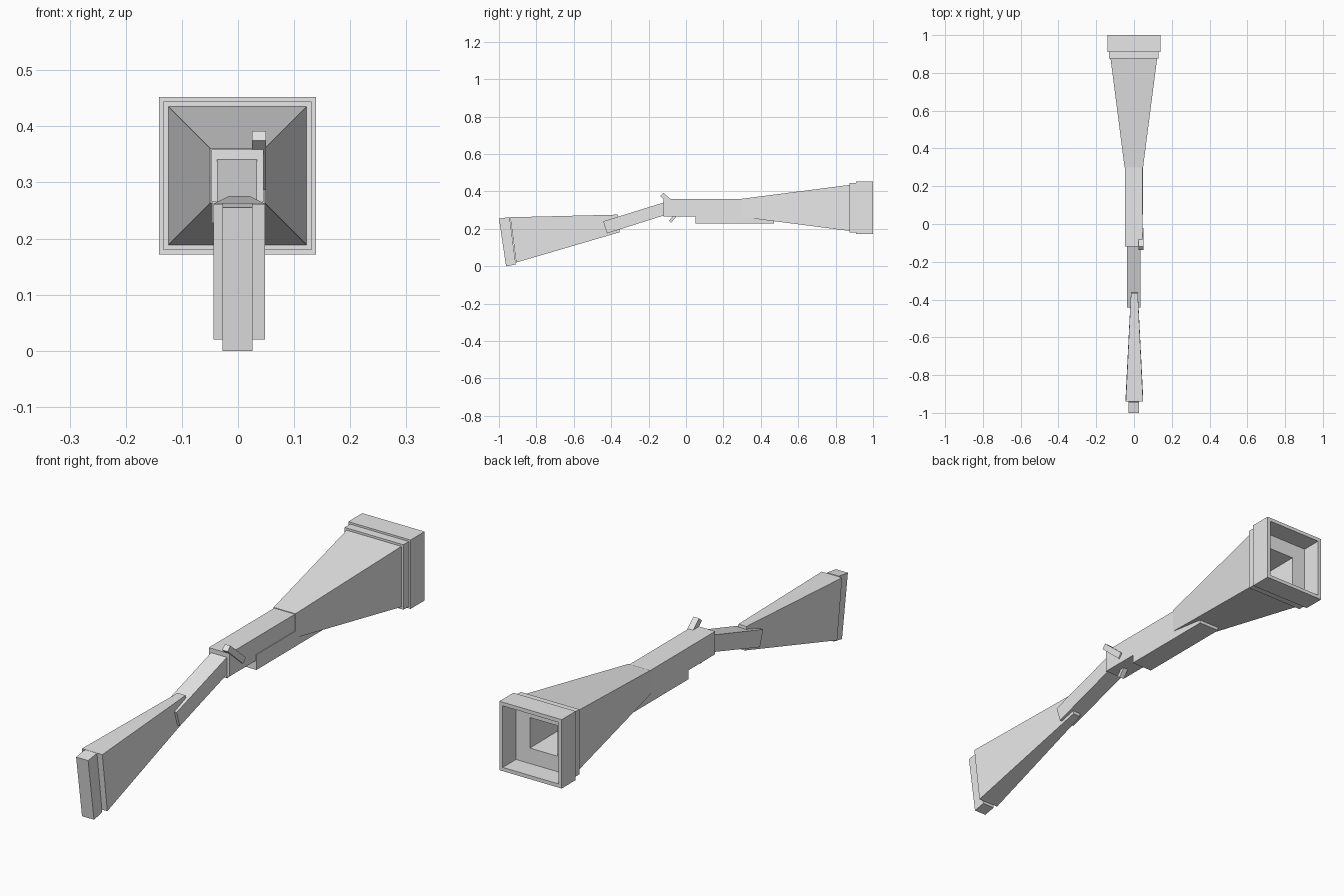
import bpy
import bmesh

cube = bpy.data.objects.get("Cube")
if cube:
    bpy.data.objects.remove(cube, do_unlink=True)

grey = bpy.data.materials.new("plain grey")
grey.use_nodes = True
GREY = (0.8, 0.8, 0.8, 1)
grey.diffuse_color = GREY
grey.node_tree.nodes["Principled BSDF"].inputs["Base Color"].default_value = GREY


def loft(name, rings):
    """Skin a row of four-cornered rings and cap both ends."""
    bm = bmesh.new()
    rows = [[bm.verts.new(p) for p in ring] for ring in rings]
    for a, b in zip(rows, rows[1:]):
        for i in range(4):
            j = (i + 1) % 4
            bm.faces.new((a[i], a[j], b[j], b[i]))
    bm.faces.new(rows[0][::-1])
    bm.faces.new(rows[-1])
    bmesh.ops.recalc_face_normals(bm, faces=bm.faces)
    mesh = bpy.data.meshes.new(name)
    bm.to_mesh(mesh)
    bm.free()
    mesh.materials.append(grey)
    obj = bpy.data.objects.new(name, mesh)
    bpy.context.collection.objects.link(obj)
    return obj


def square(y, half, z=0.312, x=-0.001):
    """Square ring facing along the barrel."""
    return [(x + sx * half, y, z + sz * half)
            for sx, sz in ((-1, -1), (1, -1), (1, 1), (-1, 1))]


def plank(name, x0, x1, profile):
    """Side profile of (y, z) points given thickness between x0 and x1."""
    return loft(name, [[(x, y, z) for y, z in profile] for x in (x0, x1)])


# Barrel with its flared bell, collar and hollow muzzle
loft("barrel", [square(-0.12, 0.0465), square(0.31, 0.0465)])
loft("flared_bell", [
    square(0.30, 0.049), square(0.875, 0.123),   # flare
    square(0.875, 0.132), square(0.91, 0.132),   # collar
    square(0.91, 0.14), square(1.0, 0.14),       # muzzle
    square(1.0, 0.125), square(0.915, 0.125),    # recess
    square(0.915, 0.062), square(0.32, 0.04),    # bore
])

# Block under the barrel
plank("fore_end", -0.046, 0.048,
      [(0.05, 0.228), (0.47, 0.228), (0.47, 0.29), (0.05, 0.29)])

# Sloping grip between barrel and stock
plank("grip", -0.037, 0.034,
      [(-0.443, 0.24), (-0.422, 0.176), (-0.06, 0.29), (-0.08, 0.353)])

# Stock, wider toward the butt
loft("stock", [
    [(-0.044, -0.94, 0.262), (0.048, -0.94, 0.262),
     (0.048, -0.908, 0.02), (-0.044, -0.908, 0.02)],
    [(-0.016, -0.365, 0.276), (0.02, -0.365, 0.276),
     (0.02, -0.355, 0.182), (-0.016, -0.355, 0.182)],
])
plank("butt_plate", -0.028, 0.026,
      [(-1.0, 0.255), (-0.943, 0.263), (-0.91, 0.01), (-0.962, 0.0)])

# Firing parts
plank("hammer", 0.025, 0.05,
      [(-0.138, 0.375), (-0.12, 0.392), (-0.02, 0.306), (-0.038, 0.287)])
plank("trigger", -0.012, 0.01,
      [(-0.091, 0.243), (-0.079, 0.233), (-0.04, 0.28), (-0.052, 0.29)])
